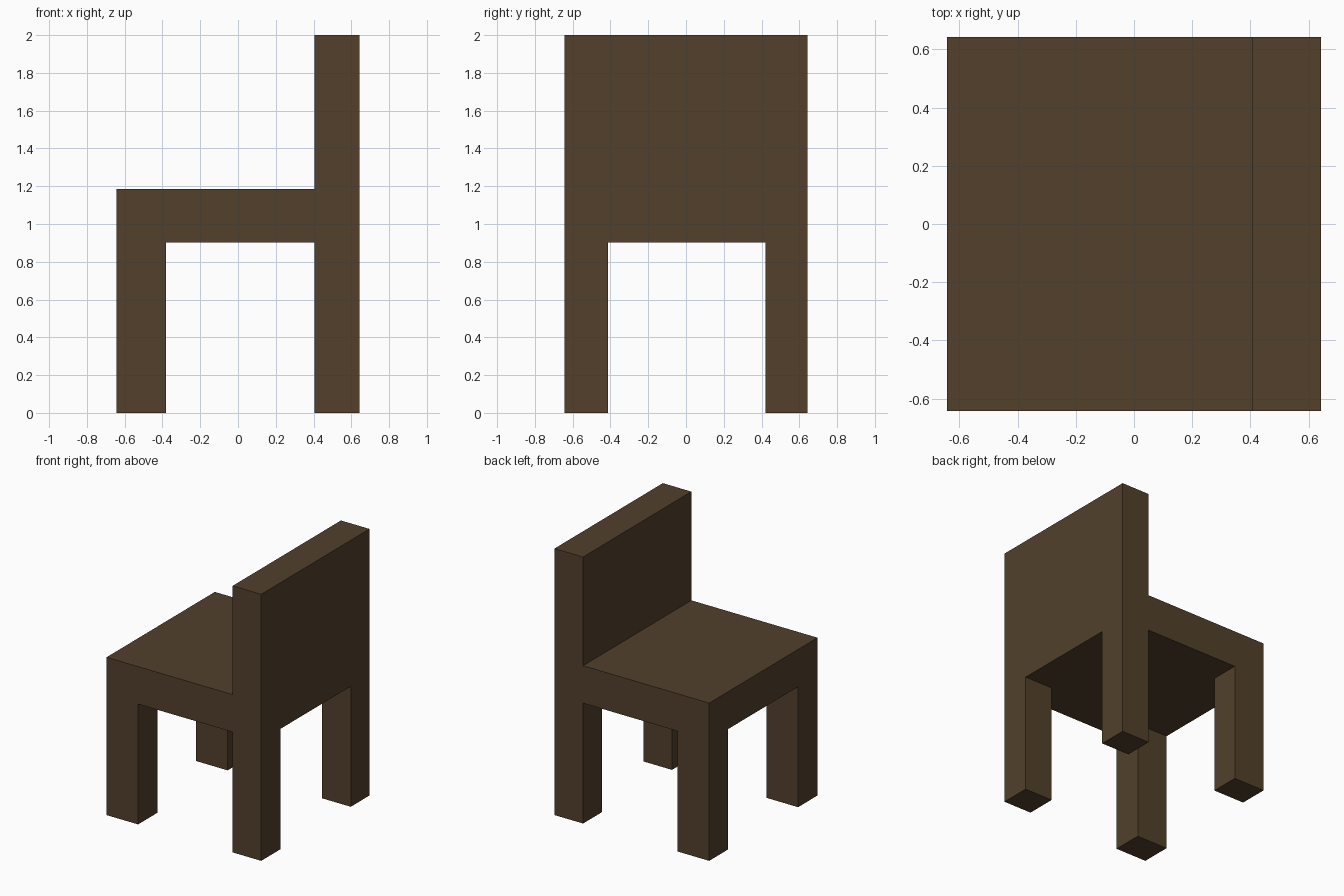
import bpy
import bmesh

if "Cube" in bpy.data.objects:
    bpy.data.objects.remove(bpy.data.objects["Cube"])

# Grid lines: outer edges and inner leg edges
XS = [-0.642, -0.38, 0.405, 0.642]
YS = [-0.642, -0.412, 0.42, 0.642]
SEAT_BOTTOM, SEAT_TOP, BACK_TOP = 0.903, 1.184, 2.0

wood = bpy.data.materials.new("dark brown wood")
wood.diffuse_color = (0.0844, 0.0513, 0.0242, 1.0)
wood.use_nodes = True
wood.node_tree.nodes["Principled BSDF"].inputs["Base Color"].default_value = wood.diffuse_color

bm = bmesh.new()


def extrude(faces, z):
    """Extrude faces vertically so their caps end at height z."""
    res = bmesh.ops.extrude_face_region(bm, geom=faces)
    for v in res["geom"]:
        if isinstance(v, bmesh.types.BMVert):
            v.co.z = z
    bmesh.ops.delete(bm, geom=faces, context="FACES_ONLY")


def layer(z):
    """3 x 3 grid of faces at height z, keyed by column and row."""
    v = [[bm.verts.new((x, y, z)) for y in YS] for x in XS]
    cells = {(i, j): bm.faces.new((v[i][j], v[i + 1][j], v[i + 1][j + 1], v[i][j + 1]))
             for i in range(3) for j in range(3)}
    return v, cells


# Seat slab: two grids joined by side walls
low, under = layer(SEAT_BOTTOM)
high, over = layer(SEAT_TOP)
rim = ([(i, 0) for i in range(3)] + [(3, j) for j in range(3)]
       + [(i, 3) for i in range(3, 0, -1)] + [(0, j) for j in range(3, 0, -1)])
for (a, b), (c, d) in zip(rim, rim[1:] + rim[:1]):
    bm.faces.new((low[a][b], low[c][d], high[c][d], high[a][b]))

# Four legs from the corner cells
for i in (0, 2):
    for j in (0, 2):
        extrude([under[i, j]], 0.0)

# Backrest from the rear row of cells
extrude([over[2, j] for j in range(3)], BACK_TOP)

# Clean up into one solid with plain flat faces
bmesh.ops.recalc_face_normals(bm, faces=bm.faces[:])
bmesh.ops.dissolve_limit(bm, angle_limit=0.01, verts=bm.verts[:], edges=bm.edges[:])

mesh = bpy.data.meshes.new("chair")
bm.to_mesh(mesh)
bm.free()
mesh.materials.append(wood)
chair = bpy.data.objects.new("chair", mesh)
bpy.context.collection.objects.link(chair)
